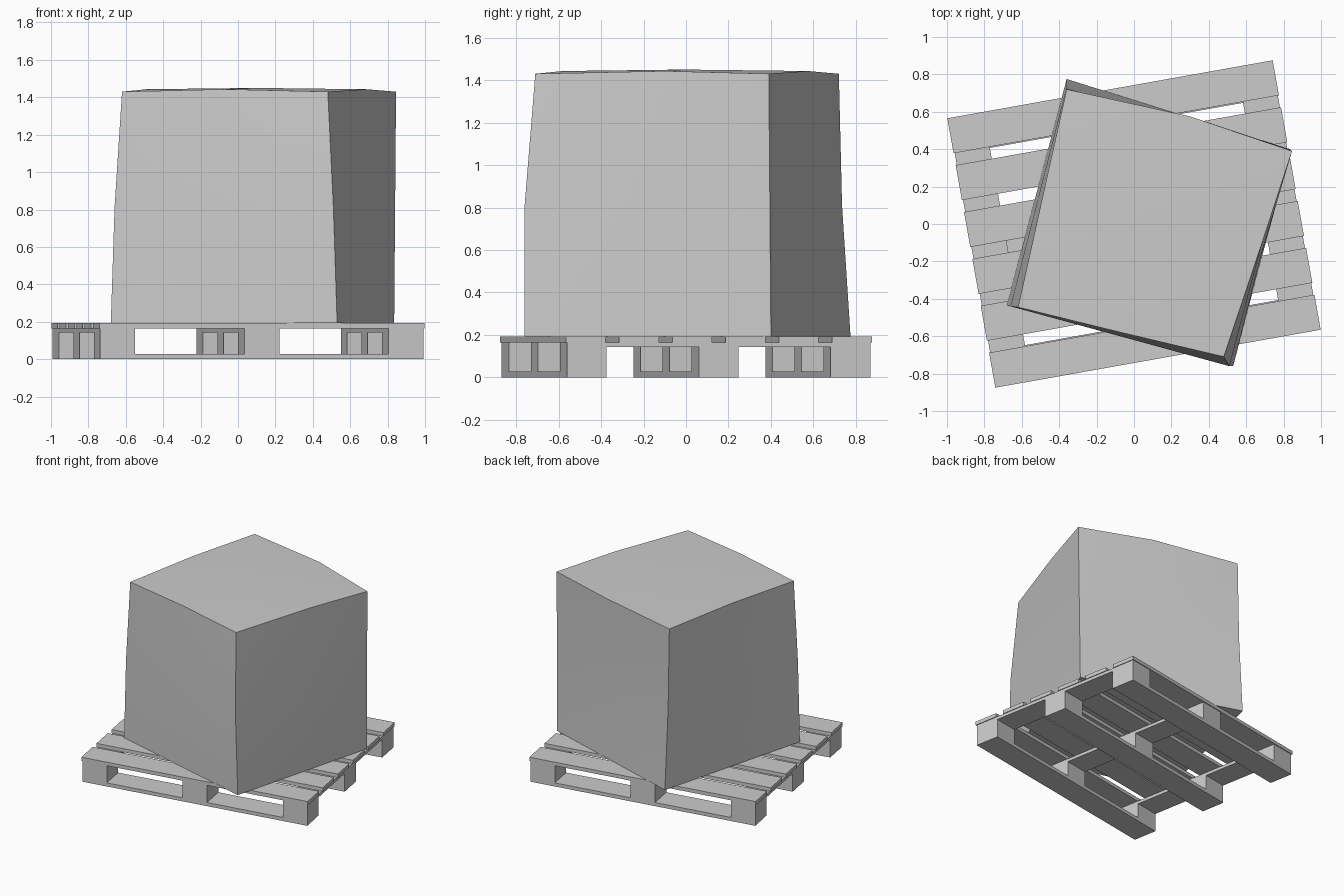
import bpy, bmesh, math
from mathutils import Vector

if "Cube" in bpy.data.objects:
    bpy.data.objects.remove(bpy.data.objects["Cube"])

L, W = 1.767, 1.463          # pallet length and width
TURN = math.radians(10.1)    # pallet rotation
Z = [0.0, 0.028, 0.142, 0.165, 0.193]   # layer heights
BW, INSET = 0.19, 0.006      # board width, inset of lower layers


def slab(name, x, y, sx, sy, layer):
    bm = bmesh.new()
    bmesh.ops.create_cube(bm, size=1)
    z0, z1 = Z[layer], Z[layer + 1]
    for v in bm.verts:
        v.co = Vector((v.co.x * sx, v.co.y * sy, v.co.z * (z1 - z0)))
    me = bpy.data.meshes.new(name)
    bm.to_mesh(me)
    bm.free()
    ob = bpy.data.objects.new(name, me)
    c, s = math.cos(TURN), math.sin(TURN)
    ob.location = (x * c - y * s, x * s + y * c, (z0 + z1) / 2)
    ob.rotation_euler.z = TURN
    bpy.context.collection.objects.link(ob)


# Pallet: deck boards
for i in range(6):
    y = -W / 2 + BW / 2 + i * (W - BW) / 5
    slab(f"deck_board_{i}", 0, y, L, BW, 3)

# Pallet: cross boards, blocks and bottom boards
lx, ly = L - 2 * INSET, W - 2 * INSET
for i in (-1, 0, 1):
    x, y = i * (lx - BW) / 2, i * (ly - BW) / 2
    slab(f"cross_board_{i + 1}", x, 0, BW, ly, 2)
    slab(f"bottom_board_{i + 1}", 0, y, lx, BW, 0)
    for j in (-1, 0, 1):
        slab(f"block_{i + 1}_{j + 1}", x, j * (ly - BW) / 2, BW, BW, 1)

# Load: slightly sagging box, rings of corners and edge midpoints
bottom = [(-0.68, -0.435), (0.53, -0.76), (0.835, 0.40), (-0.36, 0.775)]
middle = [(-0.66, -0.44), (0.51, -0.76), (0.84, 0.395), (-0.36, 0.735)]
top = [(-0.62, -0.445), (0.48, -0.71), (0.845, 0.39), (-0.36, 0.72)]
top_mids = [(-0.07, -0.58), (0.685, -0.10), (0.30, 0.575), (-0.49, 0.14)]


def ring(bm, corners, z, mids=None, mid_z=None):
    out = []
    for i, a in enumerate(corners):
        b = corners[(i + 1) % 4]
        m = mids[i] if mids else ((a[0] + b[0]) / 2, (a[1] + b[1]) / 2)
        out.append(bm.verts.new((*a, z)))
        out.append(bm.verts.new((*m, mid_z or z)))
    return out


bm = bmesh.new()
rings = [ring(bm, bottom, Z[4]), ring(bm, middle, 0.81),
         ring(bm, top, 1.43, top_mids, 1.443)]
for lo, hi in zip(rings, rings[1:]):
    for k in range(8):
        n = (k + 1) % 8
        bm.faces.new((lo[k], lo[n], hi[n], hi[k]))
bm.faces.new(rings[0][::-1])
centre = bm.verts.new((0.1, -0.01, 1.45))
t = rings[2]
for k in range(0, 8, 2):
    bm.faces.new((t[k], t[k + 1], centre, t[k - 1]))
me = bpy.data.meshes.new("load_box")
bm.to_mesh(me)
bm.free()
box = bpy.data.objects.new("load_box", me)
bpy.context.collection.objects.link(box)
bpy.context.view_layer.objects.active = box
box.select_set(True)
bpy.ops.object.shade_smooth_by_angle(angle=math.radians(30))
